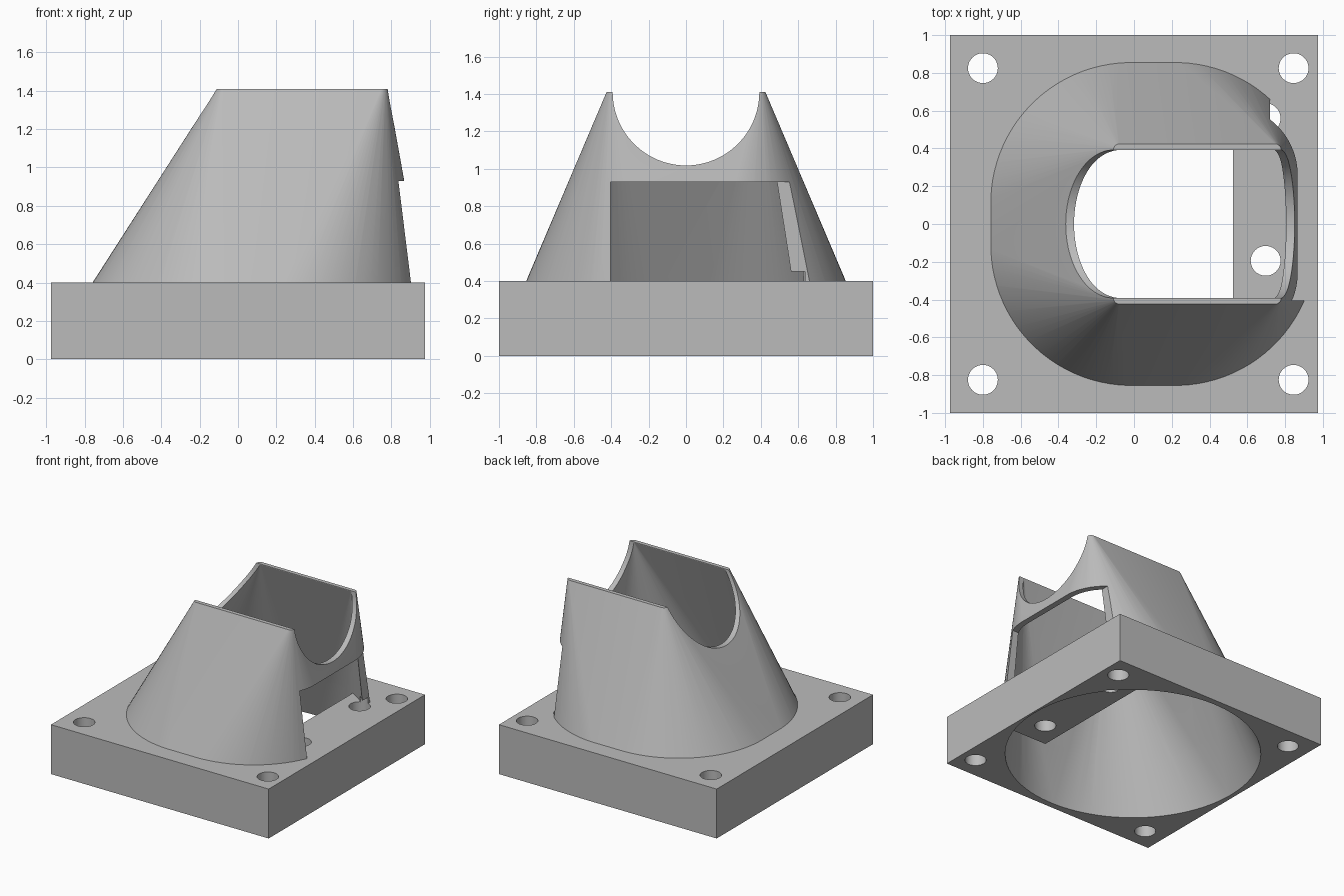
import bpy, bmesh, math
from mathutils import Matrix, Vector

cube = bpy.data.objects.get("Cube")
if cube:
    bpy.data.objects.remove(cube, do_unlink=True)

grey = bpy.data.materials.new("plain grey")
grey.use_nodes = True
colour = (0.5, 0.5, 0.5, 1)
grey.diffuse_color = colour
grey.node_tree.nodes["Principled BSDF"].inputs["Base Color"].default_value = colour


def finish(name, bm):
    bmesh.ops.recalc_face_normals(bm, faces=bm.faces[:])
    mesh = bpy.data.meshes.new(name)
    bm.to_mesh(mesh)
    bm.free()
    mesh.materials.append(grey)
    obj = bpy.data.objects.new(name, mesh)
    bpy.context.collection.objects.link(obj)
    return obj


def box(name, low, high):
    bm = bmesh.new()
    low, high = Vector(low), Vector(high)
    place = Matrix.Translation((low + high) / 2) @ Matrix.Diagonal((*(high - low), 1))
    bmesh.ops.create_cube(bm, size=1, matrix=place)
    return finish(name, bm)


def cylinder(name, centre, radius, depth, turn=0, sides=64):
    bm = bmesh.new()
    place = Matrix.Translation(centre) @ Matrix.Rotation(turn, 4, "Y")
    bmesh.ops.create_cone(bm, cap_ends=True, segments=sides, radius1=radius,
                          radius2=radius, depth=depth, matrix=place)
    return finish(name, bm)


def hood(name, radius, left, right, half, corner, top, cut=None):
    """Hull from a round foot at z = 0 to a rounded rectangle at the top."""
    bm = bmesh.new()
    sides = 96
    for i in range(sides):
        a = 2 * math.pi * (i + 0.5) / sides
        c, s = math.cos(a), math.sin(a)
        bm.verts.new((0.01 + radius * c, radius * s, 0))
        x = right - corner if c > 0 else left + corner
        y = math.copysign(half - corner, s)
        bm.verts.new((x + corner * c, y + corner * s, top))
    bmesh.ops.convex_hull(bm, input=bm.verts[:])
    bmesh.ops.dissolve_limit(bm, angle_limit=0.001, verts=bm.verts[:], edges=bm.edges[:])
    if cut:
        bmesh.ops.bisect_plane(bm, geom=bm.verts[:] + bm.edges[:] + bm.faces[:],
                               plane_co=(0, 0, cut), plane_no=(0, 0, 1), clear_inner=True)
        bmesh.ops.holes_fill(bm, edges=[e for e in bm.edges if e.is_boundary], sides=0)
    return finish(name, bm)


def combine(obj, tools, operation="DIFFERENCE"):
    for tool in tools:
        mod = obj.modifiers.new("cut", "BOOLEAN")
        mod.operation, mod.solver, mod.object = operation, "EXACT", tool
    graph = bpy.context.evaluated_depsgraph_get()
    mesh = bpy.data.meshes.new_from_object(obj.evaluated_get(graph))
    obj.modifiers.clear()
    obj.data = mesh


# Main parts
base = box("base_plate", (-0.975, -1, 0), (0.975, 1, 0.4))
shell = hood("hood_shell", 1.025, -0.11, 0.78, 0.425, 0.035, 1.41, cut=0.38)
ledge = box("inner_ledge", (0.525, -0.4, 0.07), (0.96, 0.77, 0.4))

# Cutters: hollow, saddle, side notch, screw holes
hollow = hood("hollow_cutter", 0.95, -0.075, 0.745, 0.388, 0.004, 1.415)
saddle = cylinder("saddle_cutter", (0.2, 0, 1.41), 0.392, 3, math.pi / 2, 96)
notch = box("notch_cutter", (0.72, -0.405, 0.3), (1.2, 0.9, 0.93))
spots = [(x, y) for x in (-0.8, 0.845) for y in (-0.825, 0.825)]
spots += [(0.697, -0.195), (0.697, 0.56)]
holes = [cylinder("hole_cutter", (x, y, 0.15), 0.079, 0.6, sides=40) for x, y in spots]

combine(base, [hollow])
combine(base, [ledge], "UNION")
combine(base, holes)
combine(shell, [hollow, saddle, notch, holes[-1]])

for tool in [ledge, hollow, saddle, notch] + holes:
    bpy.data.objects.remove(tool, do_unlink=True)

# Smooth curved walls, keep crisp edges
for obj in (base, shell):
    bpy.ops.object.select_all(action="DESELECT")
    obj.select_set(True)
    bpy.context.view_layer.objects.active = obj
    bpy.ops.object.shade_smooth_by_angle(angle=math.radians(20))
